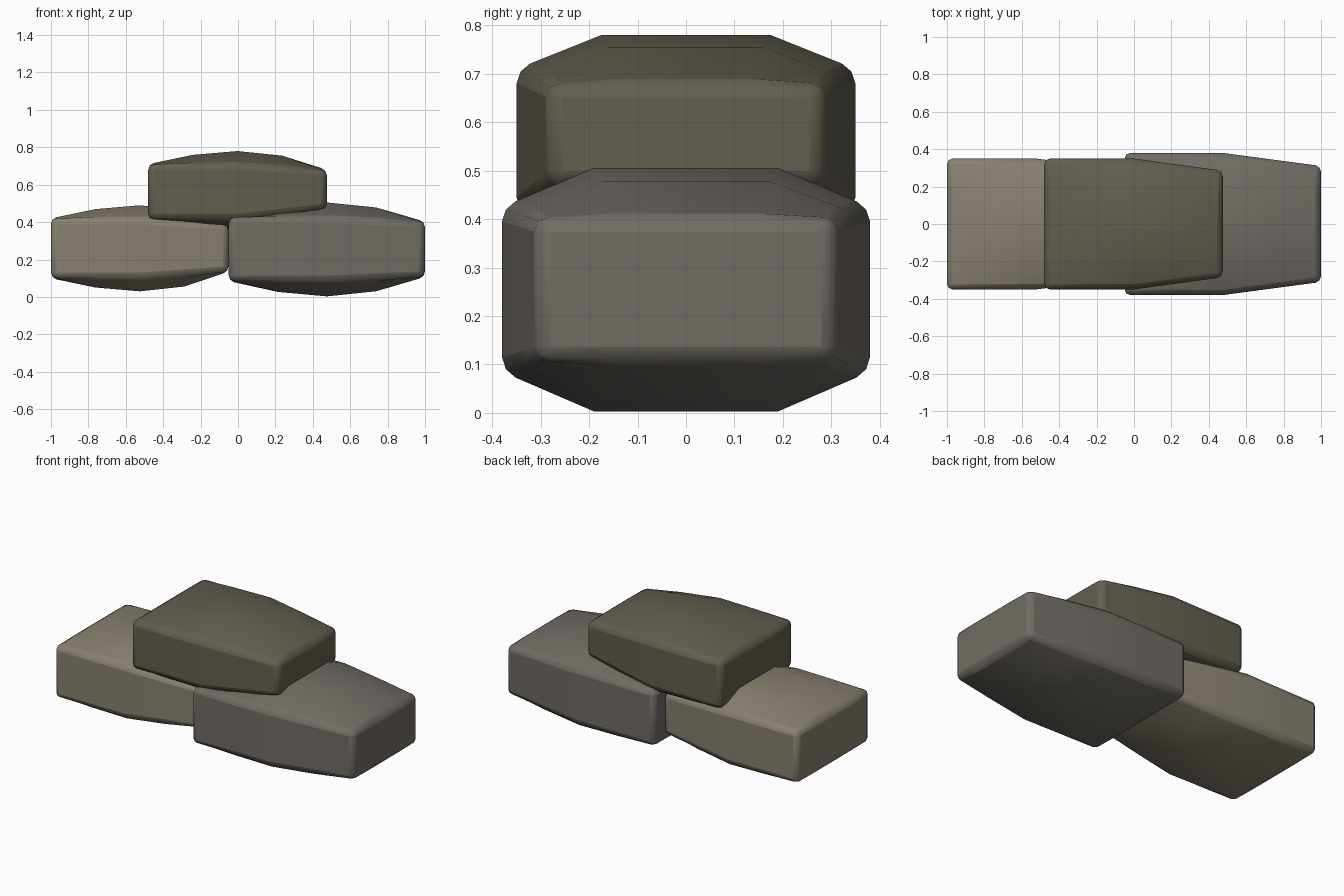
import bpy, bmesh, math

if "Cube" in bpy.data.objects:
    bpy.data.objects.remove(bpy.data.objects["Cube"])


def lerp(a, b, t):
    return a + (b - a) * t


def stone(name, xs, widths, left_z, right_z, peak_z, color):
    """Bulged block lofted along x; its right half tapers to a smaller end."""
    bm = bmesh.new()
    rings = []
    n = 4
    for i in range(n + 1):
        t = i / n
        taper = max(0, t - 0.5) * 2
        bulge = math.sin(math.pi * t)
        w = lerp(widths[0], widths[1], taper)
        lo, hi = (lerp(a, b, taper) for a, b in zip(left_z, right_z))
        low = lerp(lo, peak_z[0], bulge)
        high = lerp(hi, peak_z[1], bulge)
        profile = [(-w, lo), (-w / 2, low), (w / 2, low), (w, lo),
                   (w, hi), (w / 2, high), (-w / 2, high), (-w, hi)]
        x = lerp(xs[0], xs[1], t)
        rings.append([bm.verts.new((x, y, z)) for y, z in profile])
    for a, b in zip(rings, rings[1:]):
        for k in range(8):
            m = (k + 1) % 8
            bm.faces.new((a[k], a[m], b[m], b[k]))
    bm.faces.new(rings[0])
    bm.faces.new(rings[-1])
    bmesh.ops.recalc_face_normals(bm, faces=bm.faces)
    mesh = bpy.data.meshes.new(name)
    bm.to_mesh(mesh)
    bm.free()
    obj = bpy.data.objects.new(name, mesh)
    bpy.context.collection.objects.link(obj)

    # worn, rounded edges
    bev = obj.modifiers.new("rounded_edges", 'BEVEL')
    bev.width = 0.03
    bev.segments = 2
    bev.limit_method = 'ANGLE'
    bev.angle_limit = math.radians(40)

    mat = bpy.data.materials.new(name + "_colour")
    mat.diffuse_color = (*color, 1)
    mat.use_nodes = True
    mat.node_tree.nodes["Principled BSDF"].inputs["Base Color"].default_value = mat.diffuse_color
    mesh.materials.append(mat)
    bpy.ops.object.select_all(action='DESELECT')
    obj.select_set(True)
    bpy.context.view_layer.objects.active = obj
    bpy.ops.object.shade_smooth_by_angle(angle=math.radians(35))
    return obj


# two stones side by side with a third resting across them
stone("left_stone", (-1.0, -0.05), (0.35, 0.29),
      (0.10, 0.42), (0.135, 0.385), (0.03, 0.49), (0.25, 0.22, 0.165))
stone("right_stone", (-0.05, 1.0), (0.38, 0.31),
      (0.085, 0.425), (0.107, 0.403), (0.003, 0.505), (0.165, 0.15, 0.13))
stone("top_stone", (-0.48, 0.475), (0.35, 0.285),
      (0.415, 0.71), (0.47, 0.68), (0.35, 0.78), (0.125, 0.112, 0.08))
